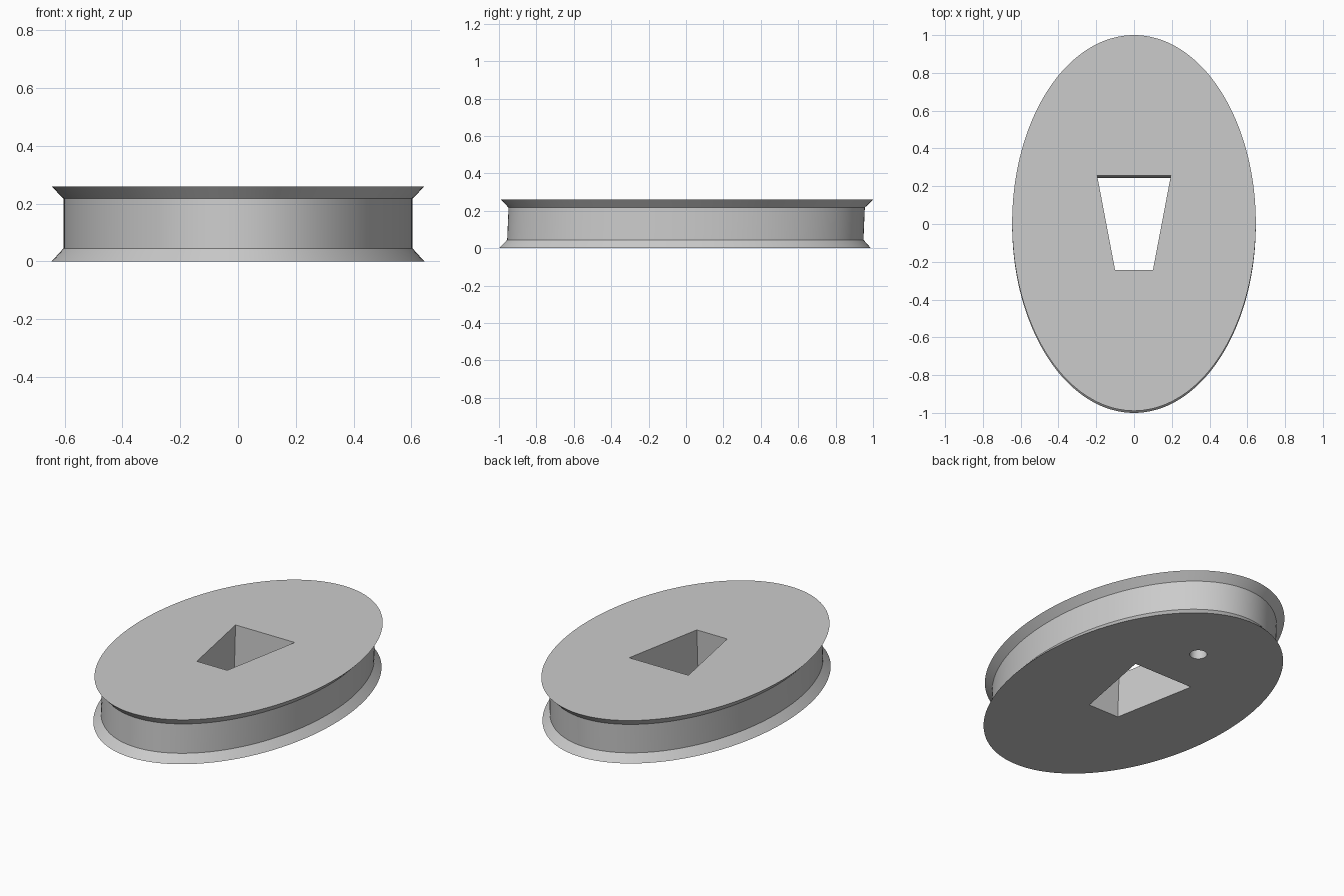
import bpy, bmesh, math

if "Cube" in bpy.data.objects:
    bpy.data.objects.remove(bpy.data.objects["Cube"], do_unlink=True)

HEIGHT = 0.26
LEAN = 0.011        # small backward lean in y over the full height
SEGMENTS = 160

grey = bpy.data.materials.new("light_grey")
grey.use_nodes = True
colour = (0.6, 0.6, 0.6, 1)
grey.diffuse_color = colour
grey.node_tree.nodes["Principled BSDF"].inputs["Base Color"].default_value = colour


def ellipse(rx, ry, count, cy=0.0):
    steps = [2 * math.pi * i / count for i in range(count)]
    return [(rx * math.cos(a), cy + ry * math.sin(a)) for a in steps]


def loft(name, sections):
    """Closed solid through (outline, z) sections, following the lean."""
    bm = bmesh.new()
    rings = [[bm.verts.new((x, y + LEAN * (z / HEIGHT - 0.5), z)) for x, y in outline]
             for outline, z in sections]
    bm.faces.new(rings[0][::-1])
    bm.faces.new(rings[-1])
    for low, high in zip(rings, rings[1:]):
        for i in range(len(low)):
            j = (i + 1) % len(low)
            bm.faces.new((low[i], low[j], high[j], high[i]))
    mesh = bpy.data.meshes.new(name)
    bm.to_mesh(mesh)
    bm.free()
    mesh.materials.append(grey)
    obj = bpy.data.objects.new(name, mesh)
    bpy.context.collection.objects.link(obj)
    return obj


# Oval body: recessed wall between two bevelled flanges
flange = ellipse(0.645, 0.9945, SEGMENTS)
wall = ellipse(0.604, 0.9525, SEGMENTS)
body = loft("oval_body", [(flange, 0), (wall, 0.045), (wall, 0.217), (flange, HEIGHT)])

# Tapered slot right through, and a round blind hole in the underside
taper = [(-0.1, -0.25), (0.1, -0.25), (0.195, 0.25), (-0.195, 0.25)]
pin = ellipse(0.047, 0.047, 48, 0.545)
cutters = [loft("slot_cutter", [(taper, -0.1), (taper, HEIGHT + 0.1)]),
           loft("pin_hole_cutter", [(pin, -0.1), (pin, 0.13)])]

bpy.context.view_layer.objects.active = body
for cutter in cutters:
    cutter.hide_render = True
    cut = body.modifiers.new(cutter.name, "BOOLEAN")
    cut.operation = "DIFFERENCE"
    cut.solver = "EXACT"
    cut.object = cutter
    bpy.ops.object.modifier_apply(modifier=cut.name)
    bpy.data.objects.remove(cutter, do_unlink=True)

# Smooth sides with crisp rims
bpy.ops.object.select_all(action="DESELECT")
body.select_set(True)
bpy.ops.object.shade_smooth_by_angle(angle=math.radians(30))
